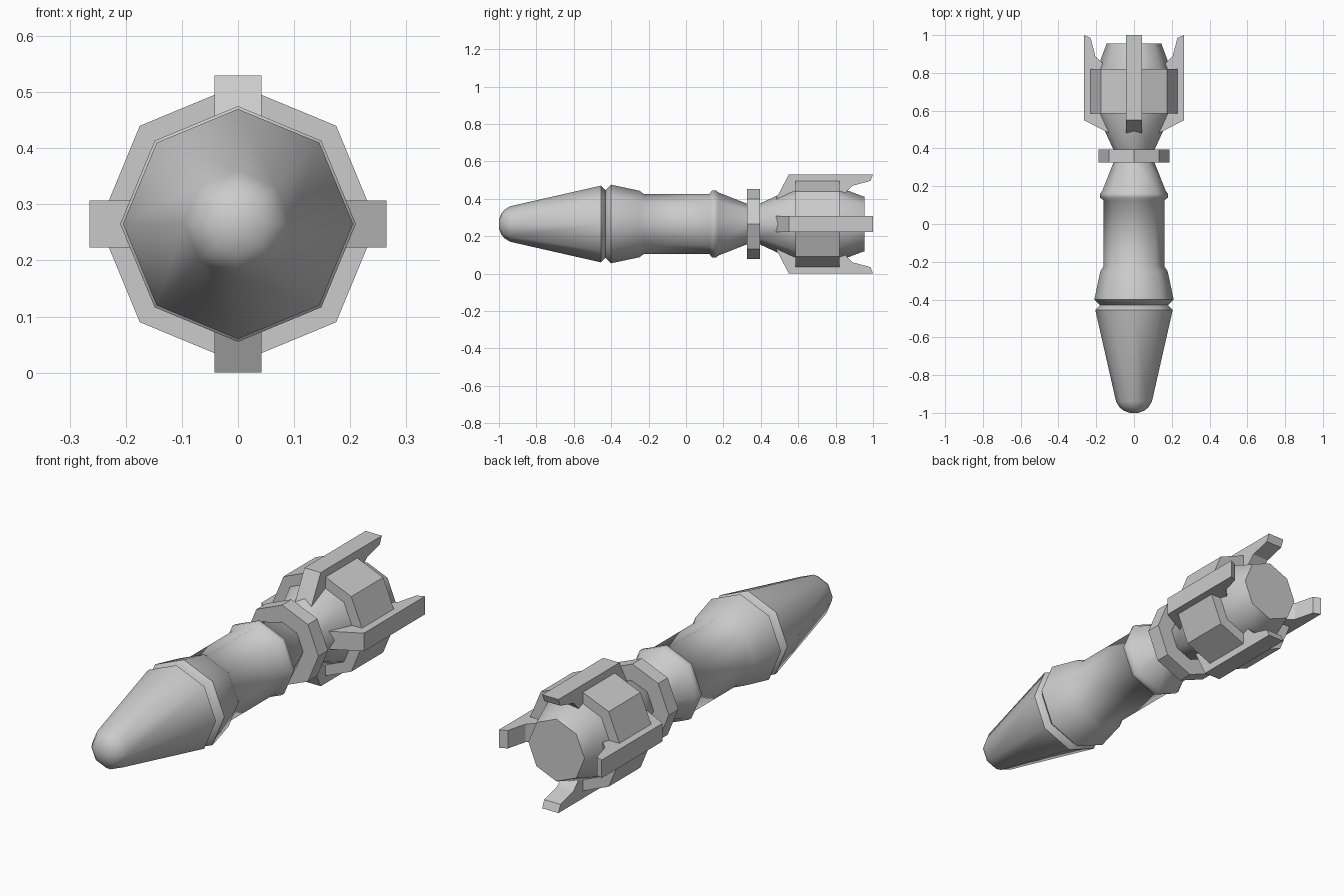
import bpy, bmesh, math
from mathutils import Matrix, Vector

if "Cube" in bpy.data.objects:
    bpy.data.objects.remove(bpy.data.objects["Cube"])

AXIS_Z = 0.265
SIDES = 8

grey = bpy.data.materials.new("plain_grey")
grey.diffuse_color = (0.6, 0.6, 0.6, 1)
grey.use_nodes = True
grey.node_tree.nodes["Principled BSDF"].inputs["Base Color"].default_value = grey.diffuse_color


def finish(name, bm, smooth=None, inward=False):
    """Turn a bmesh into a named object with consistent normals."""
    bmesh.ops.recalc_face_normals(bm, faces=bm.faces[:])
    if inward:
        bmesh.ops.reverse_faces(bm, faces=bm.faces[:])
    mesh = bpy.data.meshes.new(name)
    bm.to_mesh(mesh)
    bm.free()
    mesh.materials.append(grey)
    obj = bpy.data.objects.new(name, mesh)
    bpy.context.collection.objects.link(obj)
    if smooth:
        bpy.ops.object.select_all(action='DESELECT')
        obj.select_set(True)
        bpy.context.view_layer.objects.active = obj
        bpy.ops.object.shade_smooth_by_angle(angle=math.radians(smooth))
    return obj


def lathe(name, profile, closed=False, **kw):
    """Eight-sided turning of (y, radius) points around the long axis."""
    bm = bmesh.new()
    rings = []
    for y, r in profile:
        rings.append([bm.verts.new((r * math.cos(a), y, AXIS_Z + r * math.sin(a)))
                      for a in (math.tau * i / SIDES for i in range(SIDES))])
    pairs = list(zip(rings, rings[1:]))
    if closed:
        pairs.append((rings[-1], rings[0]))
    else:
        bm.faces.new(rings[0])
        bm.faces.new(rings[-1])
    for a, b in pairs:
        for i in range(SIDES):
            j = (i + 1) % SIDES
            bm.faces.new((a[i], a[j], b[j], b[i]))
    return finish(name, bm, **kw)


# Nose cone with rounded tip
lathe("nose_cone", [(-1.0, 0.022), (-0.988, 0.055), (-0.97, 0.077), (-0.94, 0.095),
                    (-0.455, 0.205), (-0.43, 0.18)], smooth=50)

# Shoulder, tube and raised bead, tapering to the neck
lathe("body_tube", [(-0.43, 0.18), (-0.40, 0.21), (-0.25, 0.178), (-0.225, 0.161),
                    (0.125, 0.161), (0.14, 0.18), (0.16, 0.18), (0.175, 0.168),
                    (0.33, 0.107)], smooth=50)

# Flat collar around the neck
lathe("neck_collar", [(0.325, 0.188), (0.395, 0.188)], smooth=30)

# Flared tail section
lathe("tail_body", [(0.39, 0.107), (0.58, 0.195), (0.82, 0.195), (0.955, 0.145)],
      smooth=50)

# Open-faced shroud around the tail, with faces pointing inward
lathe("tail_shroud", [(0.585, 0.19), (0.585, 0.2475), (0.82, 0.2475), (0.82, 0.19)],
      closed=True, smooth=30, inward=True)

# Four fins: one side profile (y, radius) given thickness and repeated
FIN = [(0.47, 0.11), (0.495, 0.16), (0.55, 0.265), (1.0, 0.265),
       (0.985, 0.23), (0.89, 0.205), (0.855, 0.17), (0.83, 0.11)]
for k, name in enumerate(("top_fin", "right_fin", "bottom_fin", "left_fin")):
    bm = bmesh.new()
    face = bm.faces.new([bm.verts.new((-0.042, y, r)) for y, r in FIN])
    out = bmesh.ops.extrude_face_region(bm, geom=[face])["geom"]
    bmesh.ops.translate(bm, vec=Vector((0.084, 0, 0)),
                        verts=[v for v in out if isinstance(v, bmesh.types.BMVert)])
    bm.transform(Matrix.Translation((0, 0, AXIS_Z))
                 @ Matrix.Rotation(k * math.pi / 2, 4, 'Y'))
    finish(name, bm)
